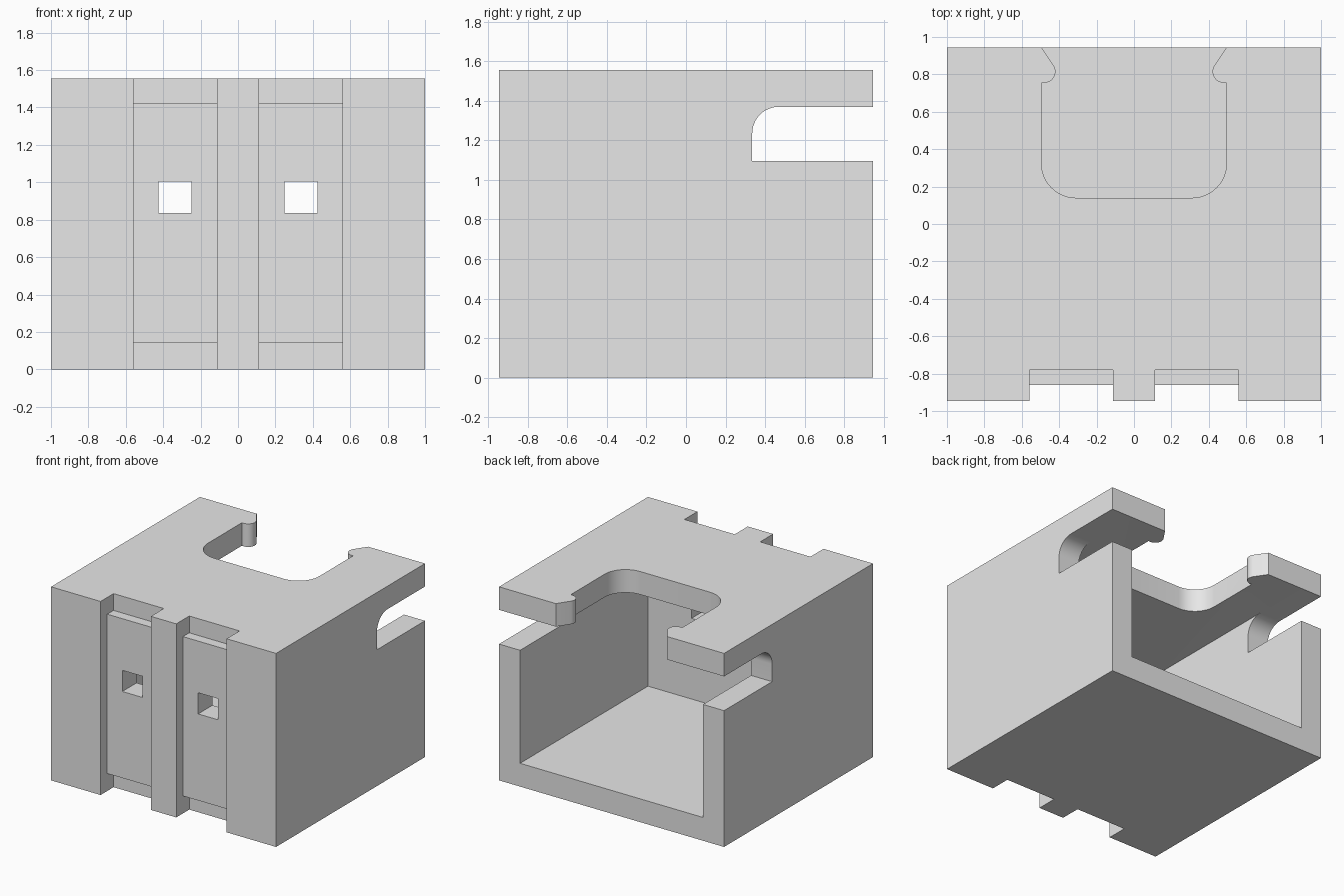
import bpy, bmesh
from math import cos, sin, radians

cube = bpy.data.objects.get("Cube")
if cube:
    bpy.data.objects.remove(cube, do_unlink=True)

W, D, H, T = 1.0, 0.945, 1.555, 0.187   # half width, half depth, height, wall

grey = bpy.data.materials.new("light_grey")
grey.use_nodes = True
grey.diffuse_color = (0.8, 0.8, 0.8, 1)
grey.node_tree.nodes["Principled BSDF"].inputs["Base Color"].default_value = (0.8, 0.8, 0.8, 1)


def prism(name, outline, axis, lo, hi):
    """Extrude a 2D outline along x (outline is y,z), y (x,z) or z (x,y)."""
    def place(p, t):
        p = list(p)
        p.insert("xyz".index(axis), t)
        return p
    bm = bmesh.new()
    face = bm.faces.new([bm.verts.new(place(p, lo)) for p in outline])
    top = bmesh.ops.extrude_face_region(bm, geom=[face])["geom"]
    for v in top:
        if isinstance(v, bmesh.types.BMVert):
            v.co["xyz".index(axis)] = hi
    bmesh.ops.recalc_face_normals(bm, faces=bm.faces)
    mesh = bpy.data.meshes.new(name)
    bm.to_mesh(mesh)
    bm.free()
    mesh.materials.append(grey)
    ob = bpy.data.objects.new(name, mesh)
    bpy.context.collection.objects.link(ob)
    return ob


def rect(a0, a1, b0, b1):
    return [(a0, b0), (a1, b0), (a1, b1), (a0, b1)]


def arc(cx, cy, r, start, end, n=12):
    angles = [radians(start + (end - start) * i / n) for i in range(n + 1)]
    return [(cx + r * cos(a), cy + r * sin(a)) for a in angles]


def cut(target, cutter):
    bpy.context.view_layer.objects.active = target
    mod = target.modifiers.new("cut", "BOOLEAN")
    mod.operation = "DIFFERENCE"
    mod.solver = "EXACT"
    mod.object = cutter
    bpy.ops.object.modifier_apply(modifier=mod.name)
    bpy.data.objects.remove(cutter, do_unlink=True)


# Outer block
housing = prism("housing", rect(-W, W, -D, D), "z", 0, H)

# Inner cavity, open at the back
cut(housing, prism("cavity", rect(-W + T, W - T, T, 1.37), "y", -0.678, 1.2))

# Slot through both side walls, with one rounded upper corner
slot = [(1.2, 1.095), (0.335, 1.095)] + arc(0.47, 1.235, 0.135, 180, 90) + [(1.2, 1.37)]
cut(housing, prism("side_slot", slot, "x", -1.2, 1.2))

# Opening in the top plate with rounded corners and a snap bump on each side
half = [(0.495, 1.2), (0.495, D)] + arc(0.48, 0.815, 0.06, 148, 270)
half += [(0.495, 0.755)] + arc(0.31, 0.325, 0.185, 0, -90)
opening = half + [(-x, y) for x, y in reversed(half)]
cut(housing, prism("top_opening", opening, "z", 1.25, 1.8))

# Front grooves, deeper at both ends, each with a square window
groove = [(-1.2, -0.1), (-0.78, -0.1), (-0.78, 0.14), (-0.86, 0.14),
          (-0.86, 1.42), (-0.78, 1.42), (-0.78, 1.7), (-1.2, 1.7)]
for s in (-1, 1):
    lo, hi = sorted((s * 0.113, s * 0.56))
    cut(housing, prism("groove", groove, "x", lo, hi))
    lo, hi = sorted((s * 0.248, s * 0.426))
    cut(housing, prism("window", rect(lo, hi, 0.835, 1.005), "y", -1.1, -0.5))

# Smooth the rounded corners, keep the edges sharp
bpy.ops.object.select_all(action="DESELECT")
housing.select_set(True)
bpy.context.view_layer.objects.active = housing
bpy.ops.object.shade_smooth_by_angle(angle=radians(30))
